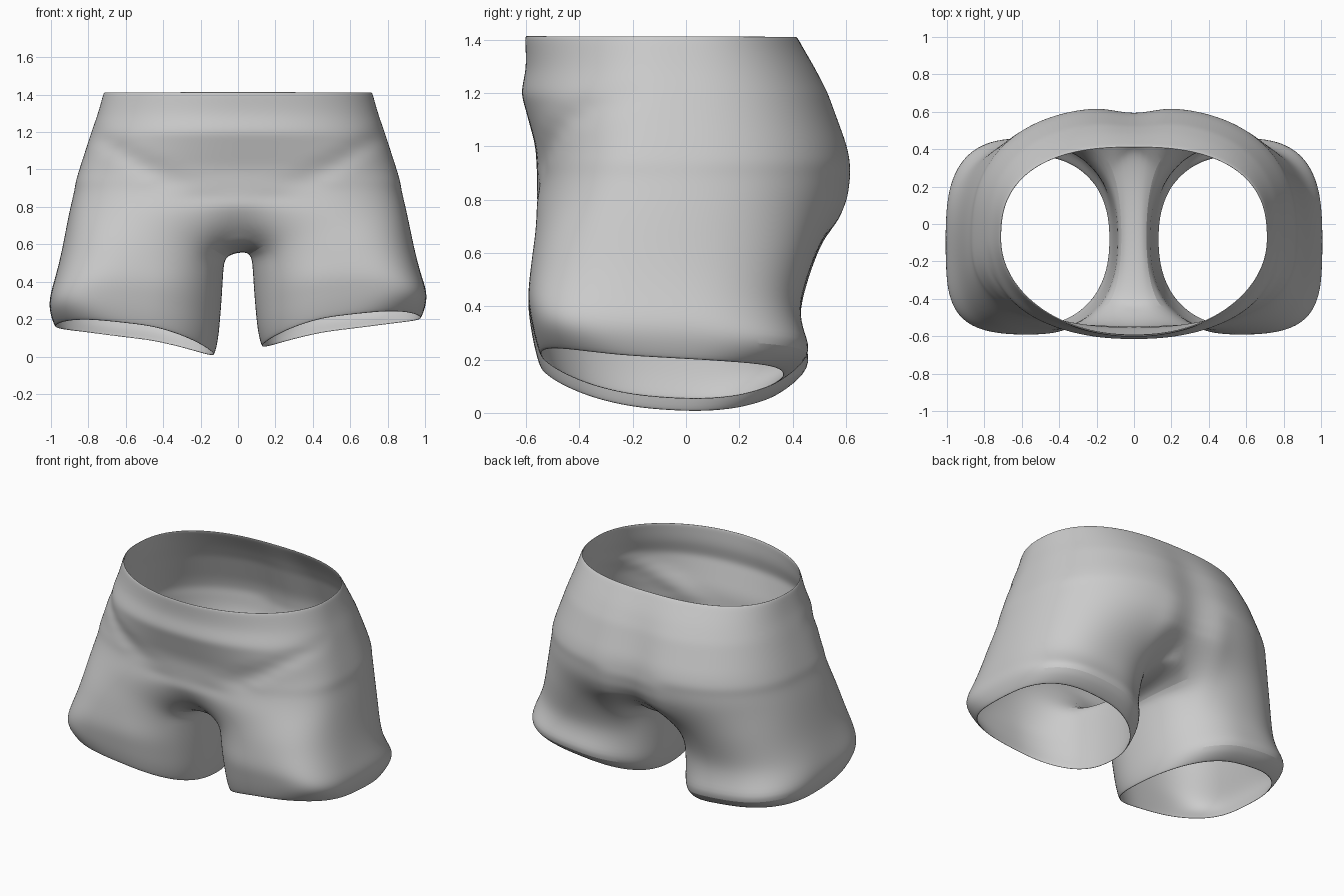
import bpy, bmesh, math

if "Cube" in bpy.data.objects:
    bpy.data.objects.remove(bpy.data.objects["Cube"], do_unlink=True)

OUTER, INNER = 26, 10     # segments around the hip side and the inner thigh
SPLIT = 0.72              # height at which the body divides into legs
MID = -.08                # depth of the widest point of every section

# z, half width, front, back, front centre dent, back cleft, front power, back power
BODY = [
    (1.415, .718, -.605, .415, 0, 0, 1, .8),
    (1.3, .75, -.60, .49, 0, .015, .95, .8),
    (1.2, .785, -.62, .545, 0, .03, .9, .8),
    (1.0, .85, -.565, .62, 0, .045, .8, .8),
    (.9, .88, -.56, .638, 0, .055, .74, .8),
    (.8, .905, -.58, .628, .015, .07, .69, .8),
    (SPLIT, .922, -.6, .6, .07, .1, .65, .8),
]
# mid height, tilt, inner x, outer x, front, back, front power, back power
LEG = [
    (.59, .5, .07, .943, -.603, .52, .75, .88),
    (.49, .3, .078, .962, -.603, .45, .7, .86),
    (.38, .5, .085, .985, -.597, .425, .6, .82),
    (.28, .8, .095, 1.01, -.585, .445, .54, .74),
    (.195, 1, .105, 1.01, -.572, .48, .55, .66),
    (.115, 1, .125, .98, -.55, .365, .72, .75),
]


def power(v, p):
    return math.copysign(abs(v) ** p, v)


def body_params(z):
    for a, b in zip(BODY, BODY[1:]):
        if z >= b[0] - 1e-6:
            t = (a[0] - z) / (a[0] - b[0])
            return [p + (q - p) * t for p, q in zip(a, b)]


def body_ring(z):
    """Half section from front centre around the hip to back centre."""
    _, w, front, back, dent, cleft, pf, pb = body_params(z)
    ring = []
    for i in range(OUTER + 1):
        a = math.pi * (i / OUTER - .5)
        p = pf if a < 0 else pb
        x = 0 if i in (0, OUTER) else w * math.cos(a) ** p
        if a < 0:
            y = MID + (MID - front) * power(math.sin(a), p)
            y += dent * math.exp(-(x / .13) ** 2)
            # groin crease rising from the crotch to the hip
            y += .02 * math.exp(-((z - .72 - .6 * x) / .045) ** 2)
        else:
            y = MID + (back - MID) * power(math.sin(a), p)
            y -= cleft * math.exp(-(x / .12) ** 2)
        ring.append((x, y, z))
    return ring


def crotch_curve(front_y, back_y):
    """Points under the body on the centre plane, back to front."""
    pts = []
    for i in range(1, INNER):
        a = math.pi * i / INNER
        y = (front_y + back_y) / 2 + (back_y - front_y) / 2 * math.cos(a)
        pts.append((0, y, SPLIT - .165 * math.sin(a) ** .6))
    return pts


def leg_ring(z, tilt, x_in, x_out, front, back, pf, pb, lift):
    """Closed rounded section, tilted so the hem rises outward and forward."""
    cx, half = (x_in + x_out) / 2, (x_out - x_in) / 2
    reach, ring = math.radians(140), []
    for i in range(OUTER + INNER):
        if i <= OUTER:
            a = reach * (2 * i / OUTER - 1)
        else:
            a = reach + (2 * math.pi - 2 * reach) * (i - OUTER) / INNER
        c, s = math.cos(a), math.sin(a)
        p = .88 if c < 0 else pb if s > 0 else pf
        depth = back - MID if s > 0 else MID - front
        slope = .075 * c - .04 * s + .05 * s * s + lift
        ring.append((cx + half * power(c, p), MID + depth * power(s, p),
                     z + tilt * slope))
    return ring


def add_ring(bm, points, side):
    return [bm.verts.new((side * x, y, z)) for x, y, z in points]


def bridge(bm, a, b, closed):
    n = len(a)
    for i in range(n if closed else n - 1):
        j = (i + 1) % n
        bm.faces.new((a[i], a[j], b[j], b[i]))


bm = bmesh.new()
for side, lift in ((1, .012), (-1, -.033)):
    # hips and seat
    steps = 16
    rings = [body_ring(BODY[0][0] + (SPLIT - BODY[0][0]) * k / steps)
             for k in range(steps + 1)]
    loops = [add_ring(bm, r, side) for r in rings]
    for a, b in zip(loops, loops[1:]):
        bridge(bm, a, b, False)
    # leg, starting from the hip section closed by the crotch curve
    last = rings[-1]
    top = loops[-1] + add_ring(bm, crotch_curve(last[0][1], last[-1][1]), side)
    for row in LEG:
        low = add_ring(bm, leg_ring(*row, lift), side)
        bridge(bm, top, low, True)
        top = low
bmesh.ops.remove_doubles(bm, verts=bm.verts, dist=1e-4)
bmesh.ops.recalc_face_normals(bm, faces=bm.faces)

# ease the hips into the thighs
blend = [v for v in bm.verts if .45 < v.co.z < .9 and abs(v.co.x) > .2]
for _ in range(6):
    bmesh.ops.smooth_vert(bm, verts=blend, factor=.5,
                          use_axis_x=True, use_axis_y=True, use_axis_z=True)

mesh = bpy.data.meshes.new("shorts")
bm.to_mesh(mesh)
bm.free()
shorts = bpy.data.objects.new("shorts", mesh)
bpy.context.collection.objects.link(shorts)

# cloth colour
cloth = bpy.data.materials.new("grey cloth")
cloth.use_nodes = True
colour = (.6, .6, .6, 1)
cloth.diffuse_color = colour
cloth.node_tree.nodes["Principled BSDF"].inputs["Base Color"].default_value = colour
mesh.materials.append(cloth)

# thin cloth, smoothed
shell = shorts.modifiers.new("cloth_thickness", "SOLIDIFY")
shell.thickness = .01
shell.offset = -1
smooth = shorts.modifiers.new("smoothing", "SUBSURF")
smooth.levels = smooth.render_levels = 2
bpy.context.view_layer.objects.active = shorts
shorts.select_set(True)
bpy.ops.object.shade_smooth_by_angle(angle=math.radians(60))
